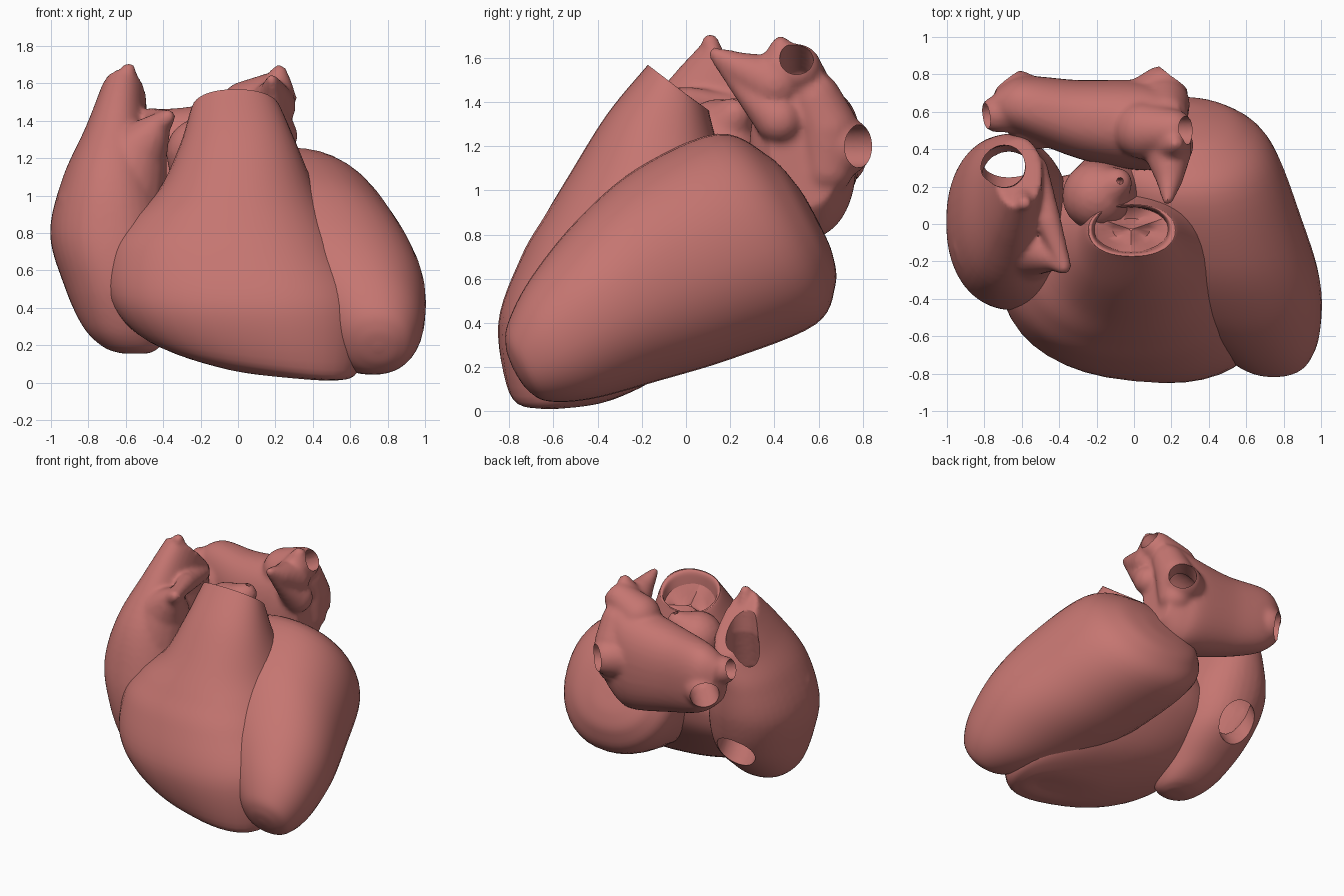
import bpy, bmesh, math
from mathutils import Vector, Matrix

if "Cube" in bpy.data.objects:
    bpy.data.objects.remove(bpy.data.objects["Cube"])

N = 40  # points around every lofted section
flesh = bpy.data.materials.new("flesh")
flesh.diffuse_color = (0.56, 0.18, 0.165, 1)
flesh.use_nodes = True
flesh.node_tree.nodes["Principled BSDF"].inputs["Base Color"].default_value = flesh.diffuse_color

def zring(x0, x1, y0, y1, z, sx=0, sy=0, skew=0, e=2.2):
    """Roughly horizontal section from its x and y limits, with optional slopes."""
    rx, ry = (x1 - x0) / 2, (y1 - y0) / 2
    return (Vector(((x0 + x1) / 2, (y0 + y1) / 2, z)),
            Vector((rx, -skew * rx, sx * rx)), Vector((0, ry, sy * ry)), e)

def xring(x, y0, y1, z0, z1):
    """Section across the x axis."""
    ry, rz = (y1 - y0) / 2, (z1 - z0) / 2
    return (Vector((x, (y0 + y1) / 2, (z0 + z1) / 2)),
            Vector((0, ry, 0)), Vector((0, 0, rz)), 2.3)

def catmull(a, b, c, d, t):
    return 0.5 * (2 * b + (c - a) * t + (2 * a - 5 * b + 4 * c - d) * t * t
                  + (3 * b - a - 3 * c + d) * t ** 3)

def loft(bm, rings, steps=6):
    """Smooth closed skin through a list of superellipse sections."""
    path = []
    last = len(rings) - 1
    for i in range(last):
        four = [rings[max(0, min(last, i + k))] for k in (-1, 0, 1, 2)]
        for s in range(steps):
            path.append([catmull(*[r[j] for r in four], s / steps) for j in range(4)])
    path.append(rings[-1])
    skin = []
    for c, u, v, e in path:
        loop = []
        for k in range(N):
            a = 2 * math.pi * k / N
            ca, sa = math.cos(a), math.sin(a)
            loop.append(bm.verts.new(c + u * math.copysign(abs(ca) ** (2 / e), ca)
                                     + v * math.copysign(abs(sa) ** (2 / e), sa)))
        skin.append(loop)
    for a, b in zip(skin, skin[1:]):
        for k in range(N):
            bm.faces.new((a[k], a[(k + 1) % N], b[(k + 1) % N], b[k]))
    bm.faces.new(skin[0][::-1])
    bm.faces.new(skin[-1])

def limb(bm, pts):
    """Tapering rounded limb through (x, y, z, radius) points."""
    for a, b in zip(pts, pts[1:]):
        for s in range(15):
            x, y, z, r = [p + (q - p) * s / 14 for p, q in zip(a, b)]
            bmesh.ops.create_icosphere(bm, subdivisions=3, radius=r,
                                       matrix=Matrix.Translation((x, y, z)))

def bake(ob):
    """Replace an object's mesh with its modified result."""
    dg = bpy.context.evaluated_depsgraph_get()
    mesh = bpy.data.meshes.new_from_object(ob.evaluated_get(dg))
    ob.modifiers.clear()
    ob.data = mesh

def finish(ob):
    ob.data.materials.clear()
    ob.data.materials.append(flesh)
    bpy.context.view_layer.objects.active = ob
    ob.select_set(True)
    bpy.ops.object.shade_smooth_by_angle(angle=math.radians(50))
    ob.select_set(False)
    return ob

def part(name, rings=(), limbs=(), blend=0, cutter=None):
    bm = bmesh.new()
    if rings:
        loft(bm, rings)
    for l in limbs:
        limb(bm, l)
    bmesh.ops.recalc_face_normals(bm, faces=bm.faces)
    me = bpy.data.meshes.new(name)
    bm.to_mesh(me)
    bm.free()
    ob = bpy.data.objects.new(name, me)
    bpy.context.collection.objects.link(ob)
    if blend:
        m = ob.modifiers.new("fuse", 'REMESH')
        m.mode, m.voxel_size = 'VOXEL', 0.016
        m = ob.modifiers.new("soften", 'SMOOTH')
        m.factor, m.iterations = 0.5, blend
    if cutter:
        m = ob.modifiers.new("bore", 'BOOLEAN')
        m.operation, m.object, m.solver = 'DIFFERENCE', cutter, 'EXACT'
    bake(ob)
    if cutter:
        bpy.data.objects.remove(cutter)
    return finish(ob)

# left ventricle: bullet along a slanted axis (s along axis, p across, x centre, radii)
lv = []
for s, p, x, rx, rp in [(-.925, .50, .22, .03, .03), (-.915, .50, .22, .19, .17), (-.86, .525, .24, .35, .33),
                        (-.7, .565, .275, .48, .485), (-.3, .595, .39, .51, .48),
                        (.05, .585, .52, .475, .405), (.35, .55, .67, .325, .305),
                        (.53, .525, .735, .205, .2), (.59, .52, .75, .11, .11), (.605, .52, .75, .02, .02)]:
    lv.append((Vector((x, -.89 * s - .46 * p, -.46 * s + .89 * p)),
               Vector((rx, 0, 0)), Vector((0, -.46 * rp, .89 * rp)), 2.15))
part("left_ventricle", lv)

# right ventricle with its outflow funnel, rolled over the rim into the valve mouth
part("right_ventricle", [
    zring(.25, .42, -.58, -.5, .035, -.06, .06),
    zring(-.08, .55, -.68, -.3, .05, -.1, .1, .12, 2.4),
    zring(-.5, .655, -.785, -.03, .17, -.13, .16, .14, 2.4),
    zring(-.70, .70, -.84, .2, .46, 0, .12, .1, 2.4),
    zring(-.71, .58, -.74, .27, .7, 0, 0, .08, 2.4),
    zring(-.60, .5, -.64, .28, .86, 0, -.05, .05, 2.3),
    zring(-.43, .42, -.535, .26, 1.02, 0, -.1),
    zring(-.315, .32, -.36, .16, 1.25, 0, -.35),
    zring(-.255, .235, -.19, .11, 1.44, 0, -.72),
    zring(-.24, .215, -.175, .105, 1.46, 0, -.72),
    zring(-.225, .195, -.158, .098, 1.45, 0, -.72),
    zring(-.215, .185, -.15, .09, 1.40, 0, -.72),
    zring(-.20, .17, -.14, .085, 1.25, 0, -.72)])

# outflow valve: three sagging leaflets meeting at the middle
bm = bmesh.new()
for k in range(3):
    a0 = math.radians(30 + 120 * k)
    rows = []
    for r in (1, .75, .5, .25, .04):
        row = []
        for j in range(9):
            t = j / 8
            a = a0 + t * math.radians(120)
            x, y = -.015 + .2 * r * math.cos(a), -.03 + .12 * r * math.sin(a)
            sag = .09 * math.sin(math.pi * t) * (1 - abs(2 * r - 1.1))
            row.append(bm.verts.new((x, y, 1.38 - .75 * (y + .03) - sag - .03 * (1 - r))))
        rows.append(row)
    for a, b in zip(rows, rows[1:]):
        for j in range(8):
            bm.faces.new((a[j], a[j + 1], b[j + 1], b[j]))
me = bpy.data.meshes.new("outflow_valve")
bm.to_mesh(me)
bm.free()
valve = bpy.data.objects.new("outflow_valve", me)
bpy.context.collection.objects.link(valve)
finish(valve)

# right atrium: body, ear flap, upper and lower vein mouths bored into a hollow chamber
bore = part("right_bore", limbs=[
    [(-.68, .30, 1.95, .115), (-.695, .31, 1.4, .115), (-.68, .25, .88, .17),
     (-.67, .22, .72, .15), (-.64, .52, .25, .145)],
    [(-.68, .1, .85, .25), (-.64, -.08, .65, .25)]], blend=2)
part("right_atrium", [
    zring(-.62, -.48, -.26, -.14, .155),
    zring(-.72, -.42, -.34, -.03, .19),
    zring(-.83, -.38, -.41, .13, .3),
    zring(-.93, -.34, -.46, .36, .52),
    zring(-1.005, -.34, -.44, .46, .8),
    zring(-.935, -.42, -.34, .48, 1.1, 0, -.1),
    zring(-.82, -.48, -.12, .48, 1.33, 0, -.4),
    zring(-.74, -.49, .09, .46, 1.50, 0, -1.0)],
    [[(-.68, -.08, .9, .3), (-.56, -.1, 1.2, .18), (-.43, -.18, 1.37, .07), (-.375, -.23, 1.42, .04)],
     [(-.375, -.22, 1.42, .04), (-.46, .02, 1.40, .07), (-.52, .3, 1.36, .06)],
     [(-.6, .15, 1.5, .07), (-.585, .11, 1.67, .04)]],
    blend=6, cutter=bore)

# left atrium: cross-lying hollow body, four vein mouths and a pointed ear flap
veins = [((.05, .5, 1.46), (.265, .5, 1.585), .115, .075),
         ((.06, .6, 1.2), (.205, .775, 1.2), .135, .095),
         ((-.5, .62, 1.22), (-.785, .58, 1.3), .10, .07),
         ((-.52, .58, 1.18), (-.68, .745, 1.14), .135, .1)]
stubs, holes = [], []
for a, b, ro, ri in veins:
    a, b = Vector(a), Vector(b)
    d = (b - a).normalized()
    stubs.append([(*a, ro * 1.35), (*(b - d * ro * .6), ro)])
    holes.append([(*(b - d * .2), ri), (*(b + d * .25), ri * 1.1)])
holes.append([(-.5, .61, 1.2, .12), (-.1, .55, 1.17, .17), (.07, .53, 1.25, .15)])
bore = part("left_bore", limbs=holes, blend=2)
part("left_atrium", [
    xring(-.74, .54, .72, 1.06, 1.37),
    xring(-.6, .47, .79, .95, 1.45),
    xring(-.3, .35, .77, .85, 1.47),
    xring(0, .29, .77, .78, 1.52),
    xring(.13, .3, .74, .8, 1.57),
    xring(.24, .38, .71, .92, 1.55)],
    stubs + [[(.17, .58, 1.42, .12), (.16, .64, 1.28, .14), (.16, .64, 1.1, .12)],
             [(.18, .4, 1.48, .13), (.19, .25, 1.55, .075), (.18, .13, 1.62, .03)],
             [(.21, .42, 1.32, .11), (.2, .28, 1.44, .06), (.18, .13, 1.61, .028)],
             [(.2, .43, 1.55, .1), (.22, .43, 1.655, .045)]],
    blend=8, cutter=bore)

# main artery root: swollen bulb with a small side branch hole
bore = part("root_bore", limbs=[[(-.09, .22, 1.32, .022), (-.06, .24, 1.5, .022)]], blend=1)
part("artery_root", limbs=[
    [(-.1, .2, .9, .22), (-.2, .15, 1.23, .185)],
    [(-.15, .18, 1.28, .13), (-.09, .22, 1.34, .08)]], blend=4, cutter=bore)
